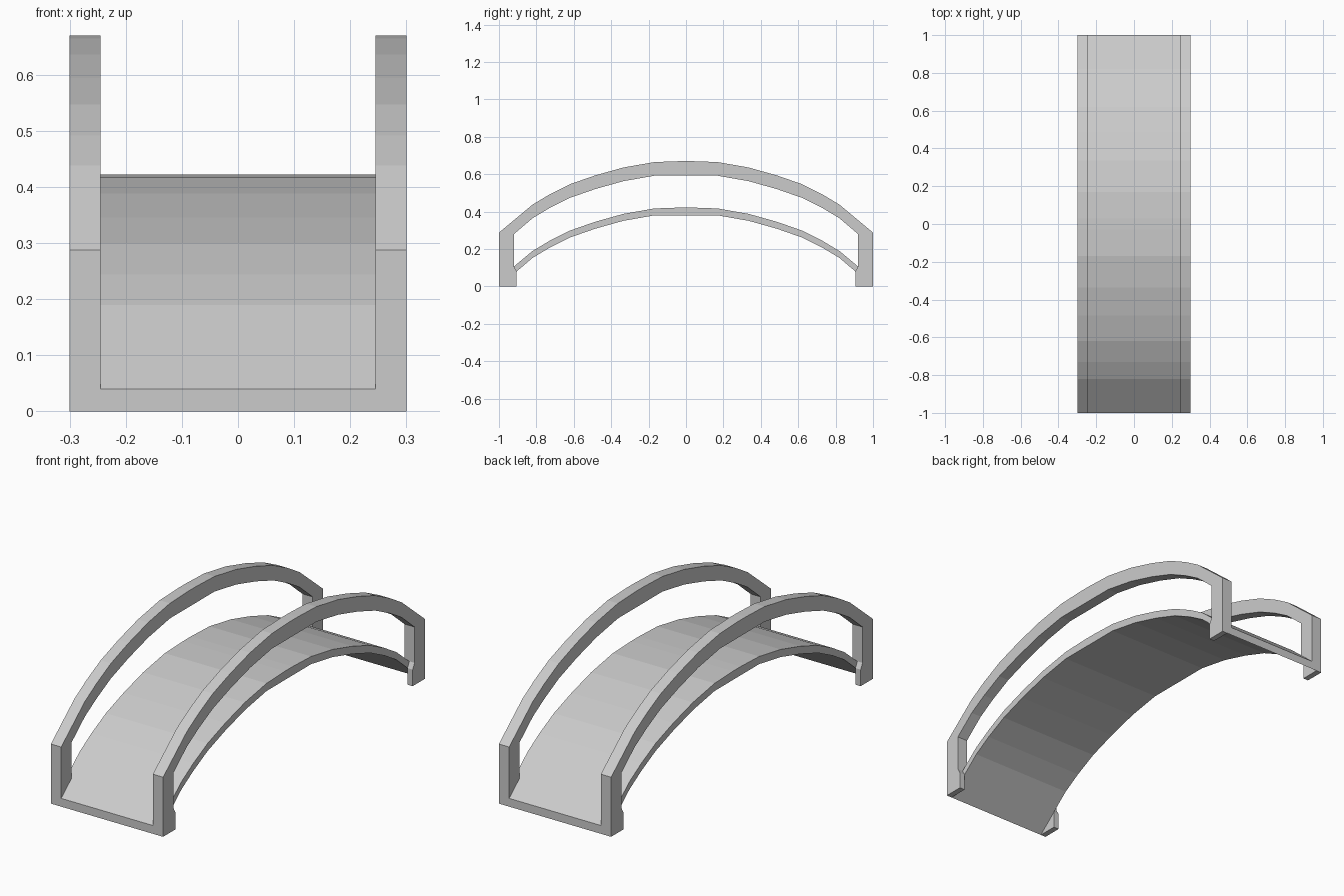
import bpy, bmesh

if "Cube" in bpy.data.objects:
    bpy.data.objects.remove(bpy.data.objects["Cube"])

# Half of the deck's upper curve as (y, z), from crown to end
CURVE = [(0.03, 0.422), (0.17, 0.417), (0.335, 0.388), (0.485, 0.346),
         (0.62, 0.299), (0.73, 0.244), (0.82, 0.19), (1.0, 0.04)]
RAIL_RISE = 0.248
DECK_X, RAIL_IN, RAIL_OUT = 0.272, 0.245, 0.30


def mirrored(half):
    """Full left-to-right path from a crown-to-end half."""
    return [(-y, z) for y, z in reversed(half)] + list(half)


def extrude_profile(name, profile, x0, x1):
    """Solid made by sweeping a y-z outline from x0 to x1."""
    bm = bmesh.new()
    face = bm.faces.new([bm.verts.new((x0, y, z)) for y, z in profile])
    ret = bmesh.ops.extrude_face_region(bm, geom=[face])
    verts = [g for g in ret["geom"] if isinstance(g, bmesh.types.BMVert)]
    bmesh.ops.translate(bm, verts=verts, vec=(x1 - x0, 0, 0))
    bmesh.ops.recalc_face_normals(bm, faces=bm.faces)
    mesh = bpy.data.meshes.new(name)
    bm.to_mesh(mesh)
    bm.free()
    obj = bpy.data.objects.new(name, mesh)
    bpy.context.collection.objects.link(obj)
    return obj


# Arched deck
under = [(y, z - 0.037) for y, z in CURVE[1:-1]] + [(1.0, 0.0)]
extrude_profile("deck", mirrored(CURVE) + mirrored(under)[::-1], -DECK_X, DECK_X)

# Railing outline: arch on top, posts down to the deck at both ends
rail_top = [(y, z + RAIL_RISE) for y, z in CURVE]
rail_under = [(y, z + RAIL_RISE - 0.073) for y, z in CURVE[1:-1]]
rail_top += [(1.0, 0.04)]
rail_under += [(0.92, 0.28), (0.92, 0.107)]
rail = mirrored(rail_top) + mirrored(rail_under)[::-1]

# Foot below each post, outside the deck edge
foot = [(1.0, 0.0), (1.0, 0.04), (0.92, 0.107), (0.905, 0.08), (0.905, 0.0)]

for side, s in (("left", -1), ("right", 1)):
    extrude_profile(side + "_railing", rail, s * RAIL_IN, s * RAIL_OUT)
    for end, e in (("front", -1), ("back", 1)):
        extrude_profile(f"{side}_{end}_foot", [(e * y, z) for y, z in foot],
                        s * DECK_X, s * RAIL_OUT)
